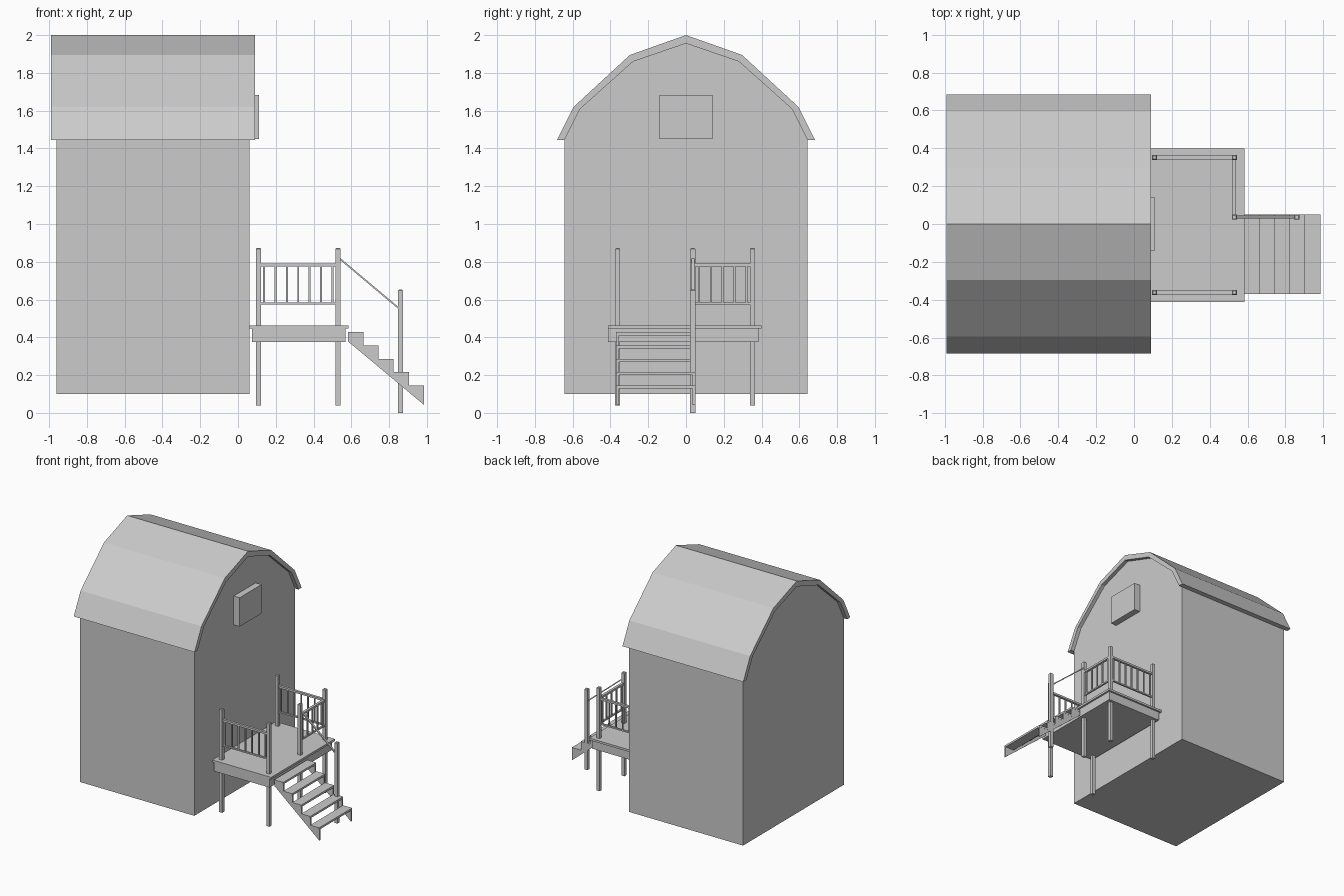
import bpy, bmesh, math
from mathutils import Vector

if "Cube" in bpy.data.objects:
    bpy.data.objects.remove(bpy.data.objects["Cube"])


def finish(name, bm):
    bmesh.ops.recalc_face_normals(bm, faces=bm.faces)
    me = bpy.data.meshes.new(name)
    bm.to_mesh(me)
    bm.free()
    ob = bpy.data.objects.new(name, me)
    bpy.context.collection.objects.link(ob)
    return ob


def add_box(bm, x, y, z):
    vs = bmesh.ops.create_cube(bm, size=1)['verts']
    for v in vs:
        v.co = Vector([(r[0] + r[1]) / 2 + c * (r[1] - r[0]) for r, c in zip((x, y, z), v.co)])
    return vs


def box(name, x, y, z):
    bm = bmesh.new()
    add_box(bm, x, y, z)
    return finish(name, bm)


def prism(name, pts, to3d, vec):
    """Extrude a flat outline along vec."""
    bm = bmesh.new()
    f = bm.faces.new([bm.verts.new(to3d(*p)) for p in pts])
    r = bmesh.ops.extrude_face_region(bm, geom=[f])
    bmesh.ops.translate(bm, vec=vec, verts=[v for v in r['geom'] if isinstance(v, bmesh.types.BMVert)])
    return finish(name, bm)


def post(name, x, y, z0, z1):
    """Square post with chamfered top."""
    bm = bmesh.new()
    h = 0.0135
    vs = add_box(bm, (x - h, x + h), (y - h, y + h), (z0, z1))
    top = [e for e in bm.edges if all(v.co.z > z1 - 1e-4 for v in e.verts)]
    bmesh.ops.bevel(bm, geom=top, offset=0.005, segments=1, affect='EDGES')
    return finish(name, bm)


def mirrored(half):
    """Half profile from eave up to ridge -> full profile."""
    return half + [(-y, z) for y, z in reversed(half[:-1])]


# Barn body and gambrel roof
inner = [(0.56, 1.61), (0.28, 1.86), (0, 1.956)]
outer = [(0.683, 1.445), (0.595, 1.62), (0.297, 1.895), (0, 2.0)]
yz = lambda x: (lambda y, z: (x, y, z))
prism("barn_body", mirrored([(0.643, 0.1), (0.643, 1.445)] + inner), yz(-0.96), (1.02, 0, 0))
roof = mirrored(outer) + mirrored([(0.643, 1.445)] + inner)[::-1]
prism("roof", roof, yz(-0.99), (1.08, 0, 0))
box("gable_panel", (0.06, 0.112), (-0.14, 0.14), (1.45, 1.683))

# Deck
box("deck_top", (0.058, 0.585), (-0.413, 0.4), (0.446, 0.463))
box("deck_frame", (0.075, 0.57), (-0.412, 0.385), (0.376, 0.446))

# Posts
XA, XB, YF, YM, YB = 0.108, 0.53, -0.362, 0.036, 0.352
for i, (x, y) in enumerate([(XA, YF), (XB, YF), (XB, YM), (XB, YB), (XA, YB)]):
    post(f"deck_post_{i}", x, y, 0.038, 0.873)
post("stair_post", 0.86, YM, 0.0, 0.652)


def railing(name, a, b, n, along_x, c):
    """Top and bottom rails with n balusters between two posts."""
    bm = bmesh.new()

    def put(u0, u1, w, z):
        u, v = (u0, u1), (c - w, c + w)
        add_box(bm, *((u, v) if along_x else (v, u)), z)

    put(a, b, 0.01, (0.774, 0.79))
    put(a, b, 0.007, (0.573, 0.584))
    step = (b - a) / n
    for i in range(n):
        u = a + step * (i + 0.5)
        put(u - 0.005, u + 0.005, 0.005, (0.578, 0.78))
    finish(name, bm)


railing("front_railing", XA, XB, 7, True, YF)
railing("back_railing", XA, XB, 7, True, YB)
railing("side_railing", YM, YB, 5, False, XB)

# Stairs: treads and saw-tooth stringers
N, X0, RUN, Z0, RISE = 5, 0.583, 0.0804, 0.427, 0.0702
profile = []
for i in range(N):
    x, z = X0 + i * RUN, Z0 - i * RISE
    box(f"tread_{i}", (x, x + RUN), (-0.37, 0.05), (z - 0.016, z))
    profile += [(x, z - 0.016), (x + RUN, z - 0.016)]
profile += [(X0 + N * RUN, 0.042), (X0, 0.378)]
for side, y in (("front", -0.369), ("back", 0.035)):
    prism(side + "_stringer", profile, lambda x, z: (x, y, z), (0, 0.014, 0))

# Sloping handrail
prism("handrail", [(0.535, 0.825), (0.86, 0.552), (0.86, 0.541), (0.535, 0.814)],
      lambda x, z: (x, YM - 0.006, z), (0, 0.015, 0))
